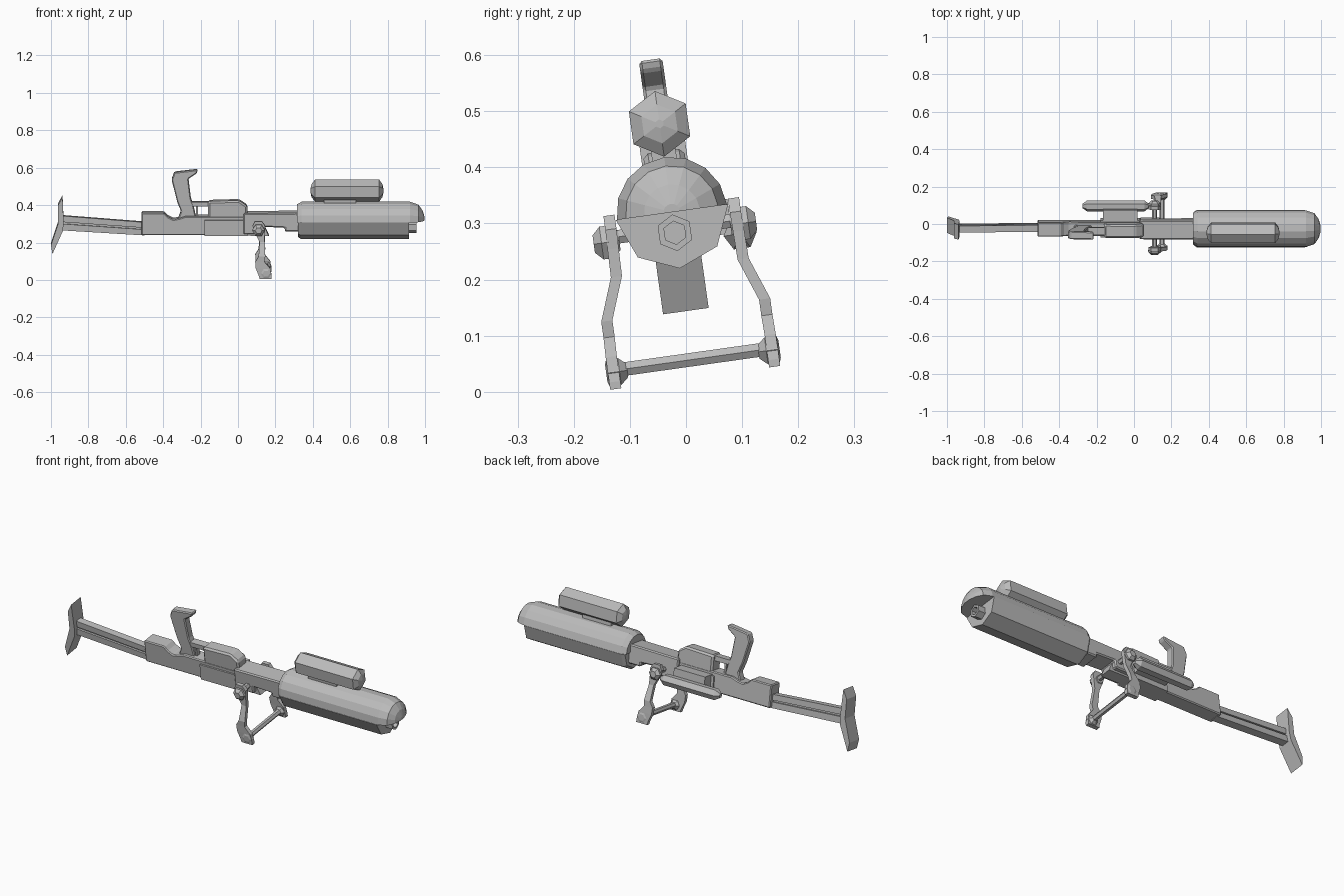
import bpy, bmesh
from math import sin, cos, pi, radians
from mathutils import Matrix

if "Cube" in bpy.data.objects:
    bpy.data.objects.remove(bpy.data.objects["Cube"])

grey = bpy.data.materials.new("plain_grey")
grey.use_nodes = True
TONE = (0.5, 0.5, 0.5, 1)
grey.diffuse_color = TONE
grey.node_tree.nodes["Principled BSDF"].inputs["Base Color"].default_value = TONE

# The whole model leans over on its long axis, which runs through the barrel
Z0 = 0.32
LEAN = Matrix.Translation((0, -0.025, Z0)) @ Matrix.Rotation(radians(8), 4, "X")


def loft(name, rings, bevel=0):
    """Skin matching rings of points, cap both ends."""
    bm = bmesh.new()
    loops = [[bm.verts.new(p) for p in ring] for ring in rings]
    n = len(loops[0])
    for a, b in zip(loops, loops[1:]):
        for i in range(n):
            j = (i + 1) % n
            bm.faces.new((a[i], a[j], b[j], b[i]))
    bm.faces.new(loops[0])
    bm.faces.new(loops[-1])
    bmesh.ops.recalc_face_normals(bm, faces=bm.faces)
    mesh = bpy.data.meshes.new(name)
    bm.to_mesh(mesh)
    bm.free()
    mesh.materials.append(grey)
    obj = bpy.data.objects.new(name, mesh)
    bpy.context.collection.objects.link(obj)
    obj.matrix_world = LEAN
    if bevel:
        mod = obj.modifiers.new("chamfer", "BEVEL")
        mod.width, mod.segments, mod.limit_method = bevel, 1, "ANGLE"
    return obj


def plate(name, outline, half, mid=0, bevel=0):
    """Side outline in x and height, given thickness across."""
    return loft(name, [[(x, mid + s * half, z - Z0) for x, z in outline]
                       for s in (-1, 1)], bevel)


def box(name, x0, x1, z0, z1, half, mid=0, bevel=0):
    return plate(name, [(x0, z0), (x1, z0), (x1, z1), (x0, z1)], half, mid, bevel)


def turned(name, profile, sides, y=0, z=0, start=0, sweep=2 * pi):
    """Rings of (x, radius) about a lengthwise axis; half sweeps are closed flat."""
    count = sides if sweep > 6 else sides + 1
    angles = [start + sweep * i / sides for i in range(count)]
    return loft(name, [[(x, y + r * cos(a), z + r * sin(a)) for a in angles]
                       for x, r in profile])


def crossways(name, profile, x, z, sides=6):
    """Rings of (y, radius) about a crosswise axis."""
    angles = [2 * pi * i / sides for i in range(sides)]
    return loft(name, [[(x + r * cos(a), y, z + r * sin(a)) for a in angles]
                       for y, r in profile])


# Barrel shroud: rounded upper half with nose, faceted lower half
turned("barrel_upper", [(0.315, 0.085), (0.34, 0.099), (0.92, 0.099), (0.965, 0.083),
                        (0.988, 0.05), (0.998, 0.015)], 8, sweep=pi)
turned("barrel_lower", [(0.32, 0.09), (0.335, 0.101), (0.915, 0.101)], 4,
       start=pi, sweep=pi)
# Hollow muzzle
turned("muzzle", [(0.9, 0.033), (0.955, 0.033), (0.955, 0.021), (0.92, 0.021)], 6,
       z=-0.037, start=pi / 6)

# Tank on top with its mount
turned("top_tank", [(0.388, 0.012), (0.393, 0.035), (0.412, 0.059), (0.755, 0.059),
                    (0.772, 0.035), (0.778, 0.008)], 6, z=0.159, start=pi / 6)
box("tank_mount", 0.46, 0.63, 0.4, 0.45, 0.022)

# Neck with a notch underneath
plate("neck", [(0.03, 0.25), (0.14, 0.25), (0.14, 0.29), (0.25, 0.285), (0.25, 0.265),
               (0.33, 0.265), (0.33, 0.365), (0.03, 0.362)], 0.052, bevel=0.006)
plate("neck_underside", [(0.04, 0.24), (0.165, 0.238), (0.13, 0.31), (0.04, 0.31)], 0.03)

# Receiver
plate("receiver", [(-0.515, 0.243), (0.04, 0.243), (0.04, 0.345), (-0.28, 0.345),
                   (-0.31, 0.335), (-0.345, 0.328), (-0.375, 0.343), (-0.395, 0.363),
                   (-0.515, 0.363)], 0.038, bevel=0.005)
box("receiver_panel", -0.18, 0.05, 0.24, 0.325, 0.046)
plate("receiver_cover", [(-0.16, 0.33), (0.05, 0.33), (0.05, 0.4), (0.005, 0.43),
                         (-0.16, 0.425)], 0.037, bevel=0.009)
box("window_bridge", -0.26, -0.15, 0.395, 0.42, 0.02)
box("window_rear", -0.225, -0.215, 0.34, 0.4, 0.012)

# Grip
plate("grip", [(-0.325, 0.32), (-0.225, 0.34), (-0.238, 0.4), (-0.252, 0.44),
               (-0.265, 0.545), (-0.22, 0.575), (-0.215, 0.595), (-0.34, 0.58),
               (-0.355, 0.54), (-0.325, 0.42), (-0.305, 0.37)], 0.021, bevel=0.005)

# Stock: two rails with a recessed web, then the butt plate
for part, low, high, half in (("upper", 0.045, 0.078, 0.018), ("web", 0.02, 0.06, 0.01),
                              ("lower", 0, 0.035, 0.02)):
    plate("stock_rail_" + part, [(-0.955, 0.268 + low), (-0.5, 0.24 + low * 0.9),
                                 (-0.5, 0.24 + high * 0.9), (-0.955, 0.268 + high)], half)
plate("butt_plate", [(-0.938, 0.45), (-0.962, 0.405), (-0.962, 0.305), (-1, 0.19),
                     (-0.992, 0.142), (-0.937, 0.265), (-0.932, 0.31)], 0.041)

# Side canister on a bracket
box("canister_bracket", -0.165, 0.02, 0.268, 0.33, 0.033, mid=0.068)
turned("side_canister", [(-0.275, 0.012), (-0.25, 0.03), (0.055, 0.03), (0.08, 0.012)], 6,
       y=0.115, z=-0.055)

# Folding legs: (height, back edge, front edge, distance out), mirrored
LEG = [(0.01, 0.09, 0.128, 0.112), (-0.015, 0.078, 0.145, 0.112),
       (-0.05, 0.09, 0.143, 0.113), (-0.1, 0.115, 0.143, 0.114),
       (-0.176, 0.11, 0.146, 0.142), (-0.205, 0.092, 0.142, 0.142),
       (-0.24, 0.095, 0.172, 0.143), (-0.285, 0.113, 0.18, 0.143),
       (-0.298, 0.115, 0.18, 0.143)]
for side, s in (("right", -1), ("left", 1)):
    loft(side + "_leg", [[(x, s * (out + t), z) for x, t in
                          ((a, -0.01), (b, -0.01), (b, 0.01), (a, 0.01))]
                         for z, a, b, out in LEG])
    crossways(side + "_pivot_nut", [(s * 0.1, 0.02), (s * 0.12, 0.034),
                                    (s * 0.132, 0.034), (s * 0.146, 0.018)], 0.11, -0.037)
    crossways(side + "_foot_nut", [(s * 0.118, 0.014), (s * 0.132, 0.028),
                                   (s * 0.153, 0.028), (s * 0.156, 0.018)], 0.15, -0.268)
crossways("pivot_axle", [(-0.12, 0.014), (0.12, 0.014)], 0.11, -0.03)
crossways("foot_bar", [(-0.14, 0.014), (0.14, 0.014)], 0.15, -0.265)
